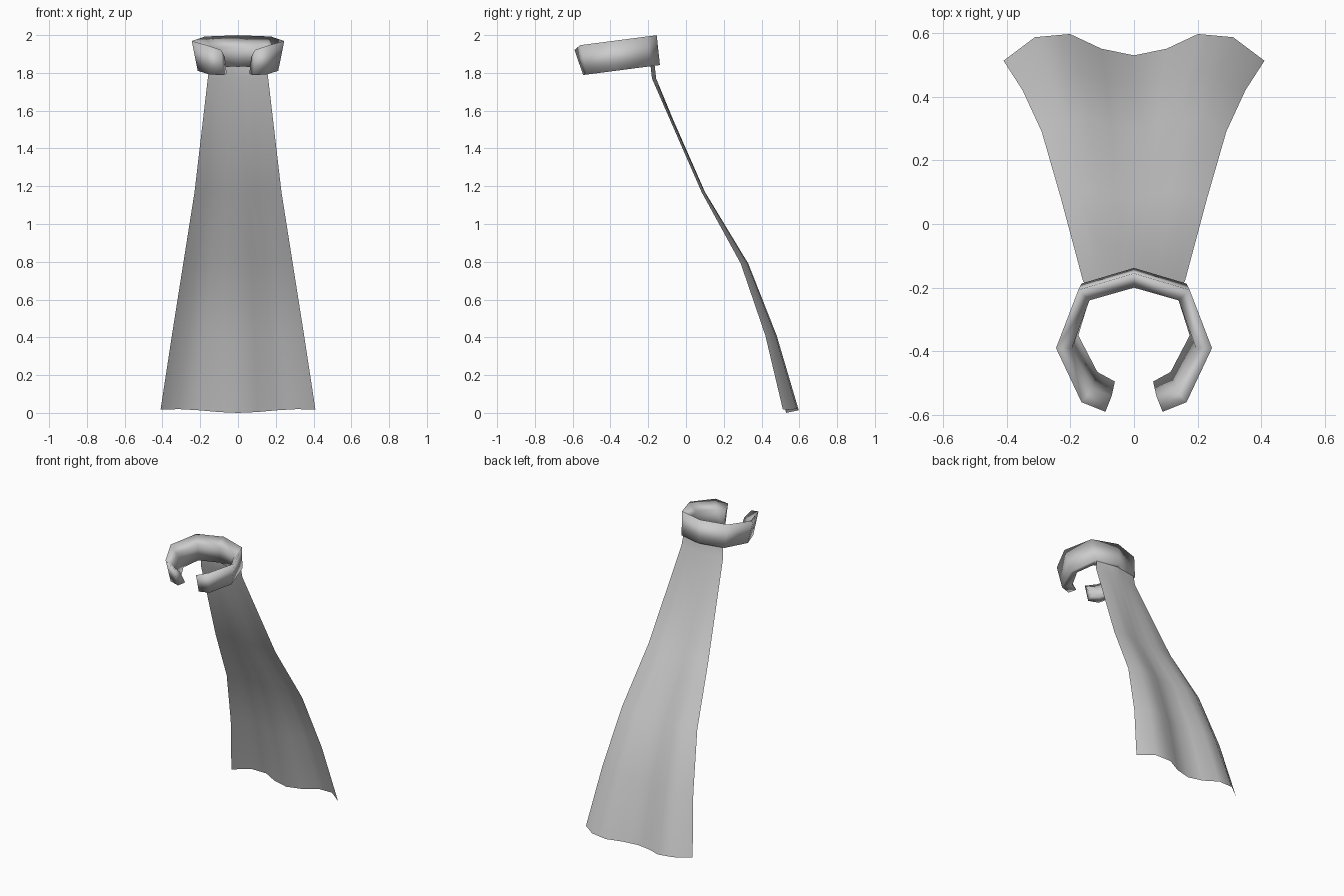
import bpy
import bmesh
import math

cube = bpy.data.objects.get("Cube")
if cube:
    bpy.data.objects.remove(cube, do_unlink=True)

grey = bpy.data.materials.new("cloth grey")
grey.use_nodes = True
COLOR = (0.6, 0.6, 0.6, 1)
grey.diffuse_color = COLOR
grey.node_tree.nodes["Principled BSDF"].inputs["Base Color"].default_value = COLOR


def loft(name, rows, closed):
    """Skin a list of equally long point rows; closed rows become a capped tube."""
    bm = bmesh.new()
    grid = [[bm.verts.new(p) for p in row] for row in rows]
    n = len(grid[0])
    for a, b in zip(grid, grid[1:]):
        for i in range(n if closed else n - 1):
            j = (i + 1) % n
            bm.faces.new((a[i], b[i], b[j], a[j]))
    if closed:
        bm.faces.new(grid[0])
        bm.faces.new(reversed(grid[-1]))
    bmesh.ops.recalc_face_normals(bm, faces=bm.faces)
    mesh = bpy.data.meshes.new(name)
    bm.to_mesh(mesh)
    bm.free()
    mesh.materials.append(grey)
    mesh.polygons.foreach_set("use_smooth", [True] * len(mesh.polygons))
    obj = bpy.data.objects.new(name, mesh)
    bpy.context.collection.objects.link(obj)
    return obj


# Collar: open flared band, from the middle of the back to the left tip
outer_top = [(0, -0.155), (0.175, -0.207), (0.245, -0.39), (0.165, -0.56), (0.09, -0.59)]
inner_top = [(0, -0.20), (0.14, -0.24), (0.195, -0.39), (0.13, -0.52), (0.07, -0.54)]
inner_low = [(0, -0.195), (0.14, -0.235), (0.175, -0.35), (0.115, -0.465), (0.06, -0.495)]
outer_low = [(0, -0.138), (0.165, -0.187), (0.213, -0.375), (0.15, -0.525), (0.08, -0.545)]


def tilted(points, height):
    return [(x, y, height + 0.13 * (y + 0.15)) for x, y in points]


edges = [tilted(outer_top, 2.0), tilted(inner_top, 1.945),
         tilted(inner_low, 1.84), tilted(outer_low, 1.84)]
edges[0][-1] = (0.09, -0.59, 1.922)   # the tips dip a little
edges[1][-1] = (0.07, -0.54, 1.885)
half = [list(section) for section in zip(*edges)]
mirrored = [[(-x, y, z) for x, y, z in s] for s in reversed(half[1:])]
loft("collar", mirrored + half, True)

# Cape: widening sheet with folds that deepen towards the hem
# each level: height, half width, y at the side edges, fold depth
levels = [(1.86, 0.15, -0.19, 0.0), (1.77, 0.16, -0.18, 0.0), (1.17, 0.23, 0.082, 0.018),
          (0.79, 0.29, 0.29, 0.04), (0.41, 0.35, 0.42, 0.06), (0.01, 0.41, 0.513, 0.084)]
fold = {0: 0.2, 0.25: 0.45, 0.49: 1.0, 0.76: 0.88, 1: 0.0}
columns = [-t for t in reversed(fold) if t] + list(fold)
rows = []
for z, w, y, depth in levels:
    bow = 0.022 if z > 1.5 else 0.0    # follows the back of the collar
    hem = 0.01 if z < 0.1 else 0.0
    rows.append([(t * w, y + depth * fold[abs(t)] + bow * (1 - abs(t)),
                  z - hem * math.cos(t * math.pi * 1.25)) for t in columns])
loft("cape", rows, False)
